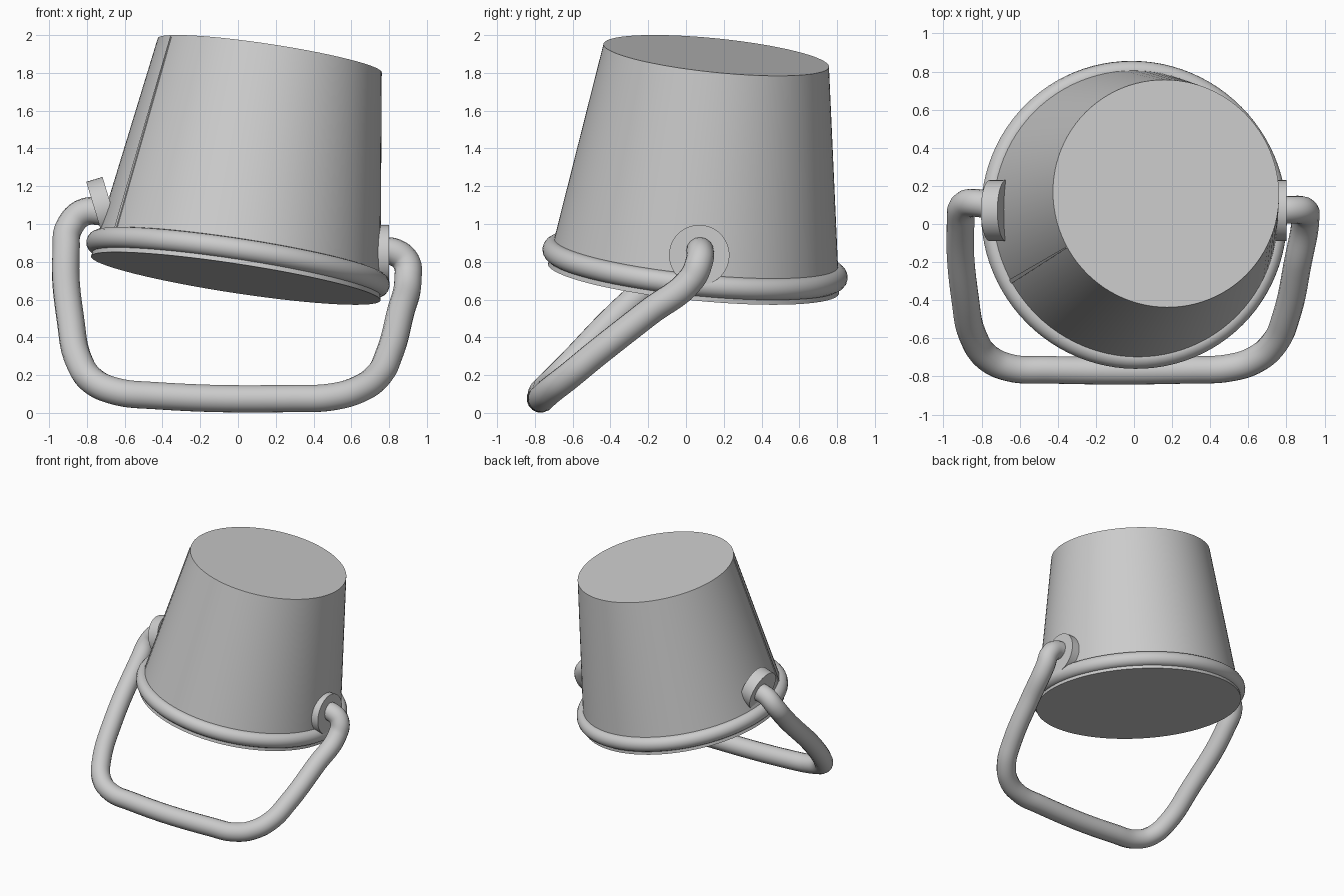
import bpy, bmesh, math
from mathutils import Vector, Matrix

cube = bpy.data.objects.get("Cube")
if cube:
    bpy.data.objects.remove(cube, do_unlink=True)

# Material
metal = bpy.data.materials.new("grey_metal")
metal.use_nodes = True
GREY = (0.6, 0.6, 0.6, 1)
metal.diffuse_color = GREY
metal.node_tree.nodes["Principled BSDF"].inputs["Base Color"].default_value = GREY

# Frame of the tipped, upturned bucket: origin at the mouth, z towards the base
axis = Vector((0.15, 0.10, 0.984)).normalized()
tilt = axis.to_track_quat('Z', 'Y').to_matrix().to_4x4()
tilt = Vector((0, 0, 1)).rotation_difference(axis).to_matrix().to_4x4()
bucket_frame = Matrix.Translation((-0.012, 0.04, 0.712)) @ tilt


def finish(obj, angle=35):
    obj.data.materials.append(metal)
    bpy.ops.object.select_all(action='DESELECT')
    obj.select_set(True)
    bpy.context.view_layer.objects.active = obj
    bpy.ops.object.shade_smooth_by_angle(angle=math.radians(angle))


def lathe(name, profile, frame, closed=False, segments=96):
    """Turn (radius, height) points round z; open profiles get end caps."""
    bm = bmesh.new()
    rings = [[bm.verts.new((r * math.cos(2 * math.pi * i / segments),
                            r * math.sin(2 * math.pi * i / segments), h))
              for i in range(segments)] for r, h in profile]
    pairs = list(zip(rings, rings[1:]))
    if closed:
        pairs.append((rings[-1], rings[0]))
    else:
        bm.faces.new(rings[0])
        bm.faces.new(rings[-1])
    for a, b in pairs:
        for i in range(segments):
            j = (i + 1) % segments
            bm.faces.new((a[i], a[j], b[j], b[i]))
    bmesh.ops.recalc_face_normals(bm, faces=bm.faces)
    mesh = bpy.data.meshes.new(name)
    bm.to_mesh(mesh)
    bm.free()
    obj = bpy.data.objects.new(name, mesh)
    bpy.context.collection.objects.link(obj)
    obj.matrix_world = frame
    finish(obj)
    return obj


# Tapered bucket wall with its flat ends
MOUTH, BASE, HEIGHT = 0.775, 0.60, 1.20
lathe("bucket_body", [(MOUTH, 0), (BASE, HEIGHT)], bucket_frame)

# Rolled rim around the mouth
rim = [(0.757 + 0.055 * math.cos(t), 0.08 + 0.058 * math.sin(t))
       for t in (2 * math.pi * k / 16 for k in range(16))]
lathe("rolled_rim", rim, bucket_frame, closed=True)

# Thin overlap seam running up the wall
bm = bmesh.new()
corners = []
for h, half in ((0.12, 0.012), (1.19, 0.004)):
    r = MOUTH + (BASE - MOUTH) * h / HEIGHT
    for depth in (-0.004, 0.005):
        for side in (-half, half):
            corners.append(bm.verts.new((r + depth, side, h)))
bmesh.ops.convex_hull(bm, input=corners)
bmesh.ops.recalc_face_normals(bm, faces=bm.faces)
seam_mesh = bpy.data.meshes.new("wall_seam")
bm.to_mesh(seam_mesh)
bm.free()
seam = bpy.data.objects.new("wall_seam", seam_mesh)
bpy.context.collection.objects.link(seam)
seam.matrix_world = bucket_frame @ Matrix.Rotation(math.radians(208.5), 4, 'Z')
finish(seam)

# Round handle mounts lying flat on the wall
for name, centre, normal in (
        ("right_handle_mount", (-0.757, 0.07, 1.07), (-0.956, 0, -0.29)),
        ("left_handle_mount", (0.80, 0.07, 0.835), (1, 0, 0))):
    turn = Vector((0, 0, 1)).rotation_difference(Vector(normal)).to_matrix().to_4x4()
    lathe(name, [(0.16, -0.09), (0.16, 0)], Matrix.Translation(centre) @ turn, segments=48)

# Bent carrying handle, swung forward to the ground
path = [(-0.70, 0.08, 1.065), (-0.82, 0.11, 1.06), (-0.89, 0.10, 0.99),
        (-0.91, 0.0, 0.86), (-0.885, -0.4, 0.48), (-0.84, -0.6, 0.27),
        (-0.77, -0.70, 0.17), (-0.65, -0.755, 0.115), (-0.45, -0.765, 0.092),
        (0.30, -0.765, 0.076), (0.50, -0.755, 0.085), (0.64, -0.71, 0.125),
        (0.74, -0.62, 0.195), (0.80, -0.48, 0.31), (0.86, -0.2, 0.53),
        (0.90, 0.03, 0.71), (0.89, 0.07, 0.80), (0.83, 0.075, 0.85),
        (0.74, 0.07, 0.855)]
curve = bpy.data.curves.new("carrying_handle", 'CURVE')
curve.dimensions = '3D'
curve.bevel_depth = 0.073
curve.bevel_resolution = 6
curve.use_fill_caps = True
curve.resolution_u = 8
spline = curve.splines.new('BEZIER')
spline.bezier_points.add(len(path) - 1)
for point, co in zip(spline.bezier_points, path):
    point.co = co
    point.handle_left_type = point.handle_right_type = 'AUTO'
wire = bpy.data.objects.new("carrying_handle", curve)
bpy.context.collection.objects.link(wire)
bpy.ops.object.select_all(action='DESELECT')
wire.select_set(True)
bpy.context.view_layer.objects.active = wire
bpy.ops.object.convert(target='MESH')
finish(bpy.context.view_layer.objects.active, 50)
